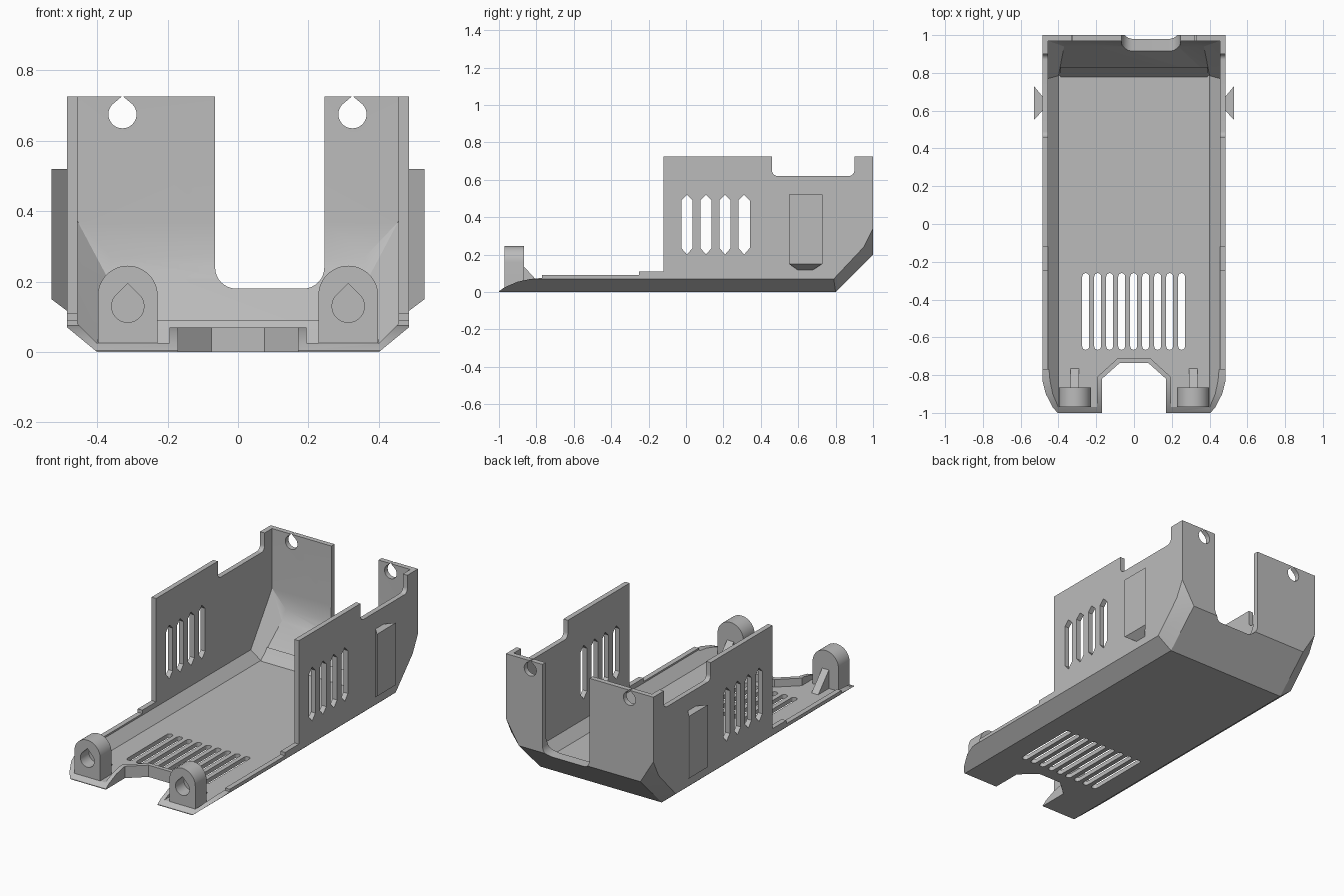
import bpy
import bmesh
from math import cos, sin, pi, radians

cube = bpy.data.objects.get("Cube")
if cube:
    bpy.data.objects.remove(cube, do_unlink=True)

grey = bpy.data.materials.new("matte grey")
grey.use_nodes = True
COLOUR = (0.5, 0.5, 0.5, 1)
grey.diffuse_color = COLOUR
grey.node_tree.nodes["Principled BSDF"].inputs["Base Color"].default_value = COLOUR


def finish(name, bm):
    bmesh.ops.recalc_face_normals(bm, faces=bm.faces)
    mesh = bpy.data.meshes.new(name)
    bm.to_mesh(mesh)
    bm.free()
    mesh.materials.append(grey)
    obj = bpy.data.objects.new(name, mesh)
    bpy.context.collection.objects.link(obj)
    return obj


def hull(name, half_points):
    """Convex solid from points given for one side and mirrored in x."""
    bm = bmesh.new()
    for x, y, z in half_points:
        for side in (-1, 1):
            bm.verts.new((side * x, y, z))
    out = bmesh.ops.convex_hull(bm, input=bm.verts)
    junk = {v for v in out["geom_interior"] + out["geom_unused"]
            if isinstance(v, bmesh.types.BMVert)}
    bmesh.ops.delete(bm, geom=list(junk), context="VERTS")
    bmesh.ops.dissolve_limit(bm, angle_limit=0.01, verts=bm.verts, edges=bm.edges)
    return finish(name, bm)


def prism(name, points, axis, a, b):
    """Flat outline extruded along one axis from a to b."""
    place = {"x": lambda p, t: (t, p[0], p[1]),
             "y": lambda p, t: (p[0], t, p[1]),
             "z": lambda p, t: (p[0], p[1], t)}[axis]
    bm = bmesh.new()
    low = [bm.verts.new(place(p, a)) for p in points]
    high = [bm.verts.new(place(p, b)) for p in points]
    bm.faces.new(low)
    bm.faces.new(high)
    for i in range(len(points)):
        j = (i + 1) % len(points)
        bm.faces.new((low[i], low[j], high[j], high[i]))
    return finish(name, bm)


def boolean(target, tool, operation="DIFFERENCE"):
    """Apply a boolean and discard the tool."""
    mod = target.modifiers.new("cut", "BOOLEAN")
    mod.operation, mod.solver, mod.object = operation, "EXACT", tool
    tool.hide_render = True
    bpy.context.view_layer.objects.active = target
    bpy.ops.object.modifier_apply(modifier=mod.name)
    bpy.data.objects.remove(tool, do_unlink=True)


def arc(cx, cy, r, start, end, n=8):
    return [(cx + r * cos(radians(start + (end - start) * i / n)),
             cy + r * sin(radians(start + (end - start) * i / n))) for i in range(n + 1)]


def pocket(u0, u1, bottom, top, r):
    """Open-topped cutout with rounded lower corners."""
    return ([(u0, top)] + arc(u0 + r, bottom + r, r, 180, 270)
            + arc(u1 - r, bottom + r, r, 270, 360) + [(u1, top)])


def teardrop(cx, cz, r, tip):
    return [(cx, tip)] + arc(cx, cz, r, 135, 405, 24)


def notch(w, front, y0, half, y1):
    return [(-w, front), (-w, y0), (-half, y1), (half, y1), (w, y0), (w, front)]


# Tray: chamfered outer body, hollowed by a similar inner body
W, TOP = 0.485, 0.725
shell = hull("shell", [
    (0.4, -1, 0), (0.4, 0.8, 0), (W, -1, 0.07), (W, 0.79, 0.07),
    (W, 0.95, 0.24), (W, 1, 0.34), (0.4, 1, 0.2),
    (W, -1, TOP), (W, 1, TOP)])
boolean(shell, hull("hollow", [
    (0.4, -1.2, 0.025), (0.4, 0.785, 0.025), (0.455, -1.2, 0.08), (0.455, 0.77, 0.08),
    (0.37, 0.94, 0.21), (0.455, 0.93, 0.31), (0.455, 0.97, 0.37), (0.36, 0.965, 0.27),
    (0.455, -1.2, 1), (0.455, 0.97, 1)]))

# Front notch with a raised lip around it
boolean(shell, prism("lip", notch(0.195, -0.99, -0.81, 0.085, -0.71), "z", 0.01, 0.07), "UNION")
boolean(shell, prism("notch", notch(0.17, -1.1, -0.82, 0.075, -0.735), "z", -0.1, 0.2))

# Stepped side silhouette, low at the front
boolean(shell, prism("silhouette", [
    (-1.1, 0.004), (-1, 0.004), (-0.97, 0.025), (-0.9, 0.055), (-0.83, 0.07),
    (-0.77, 0.075), (-0.77, 0.09), (-0.25, 0.09), (-0.25, 0.11), (-0.12, 0.11),
    (-0.12, 1), (-1.1, 1)], "x", -1, 1))

# Side top cutouts and rear opening
boolean(shell, prism("side_cutout", pocket(0.46, 0.9, 0.62, 1, 0.03), "x", -1, 1))
boolean(shell, prism("rear_opening", pocket(-0.065, 0.245, 0.18, 1, 0.06), "y", 0.7, 1.2))

# Teardrop holes in the rear wall
for x in (-0.328, 0.325):
    boolean(shell, prism("rear_hole", teardrop(x, 0.675, 0.04, 0.727), "y", 0.9, 1.2))

# Pointed vents through both sides
for i in range(4):
    y, w = 0.005 + 0.102 * i, 0.03
    boolean(shell, prism("side_vent", [
        (y, 0.2), (y + w, 0.235), (y + w, 0.49), (y, 0.52),
        (y - w, 0.49), (y - w, 0.235)], "x", -1, 1))

# Rounded vents through the floor
for i in range(9):
    x, r = -0.256 + 0.0635 * i, 0.018
    boolean(shell, prism("floor_vent", arc(x, -0.278, r, 0, 180)
                         + arc(x, -0.648, r, 180, 360), "z", -0.1, 0.1))

# Low ridge across the floor before the rear ramp
prism("floor_ridge", [(0.775, 0.02), (0.79, 0.038), (0.83, 0.09), (0.835, 0.07)],
      "x", -0.39, 0.39)

for side, label in ((-1, "right"), (1, "left")):
    # Dovetail rail on the side wall, tapering to a point below
    rail = prism(label + "_rail", [
        (side * 0.48, 0.605), (side * 0.53, 0.55),
        (side * 0.53, 0.73), (side * 0.48, 0.67)], "z", 0.11, 0.52)
    boolean(rail, prism("taper", [
        (side * 0.47, 0.105), (side * 0.54, 0.158), (side * 0.54, 0), (side * 0.47, 0)],
        "y", 0.4, 0.9))

    # Arched front lug with a blind teardrop hole
    x = side * 0.313
    lug = prism(label + "_front_lug", [(x - 0.085, 0.022)]
                + arc(x, 0.16, 0.085, 180, 0, 24) + [(x + 0.085, 0.022)],
                "y", -0.97, -0.865)
    boolean(lug, prism("lug_hole", teardrop(x, 0.13, 0.046, 0.195), "y", -1.1, -0.89))

    # Sloping brace behind the lug
    prism(label + "_lug_brace", [(-0.87, 0.02), (-0.76, 0.02), (-0.87, 0.14)],
          "x", x - 0.022, x + 0.022)

# Smooth the curved edges, keep the creases sharp
for obj in bpy.context.scene.objects:
    if obj.type == "MESH":
        bpy.ops.object.select_all(action="DESELECT")
        obj.select_set(True)
        bpy.context.view_layer.objects.active = obj
        bpy.ops.object.shade_smooth_by_angle(angle=radians(20))
